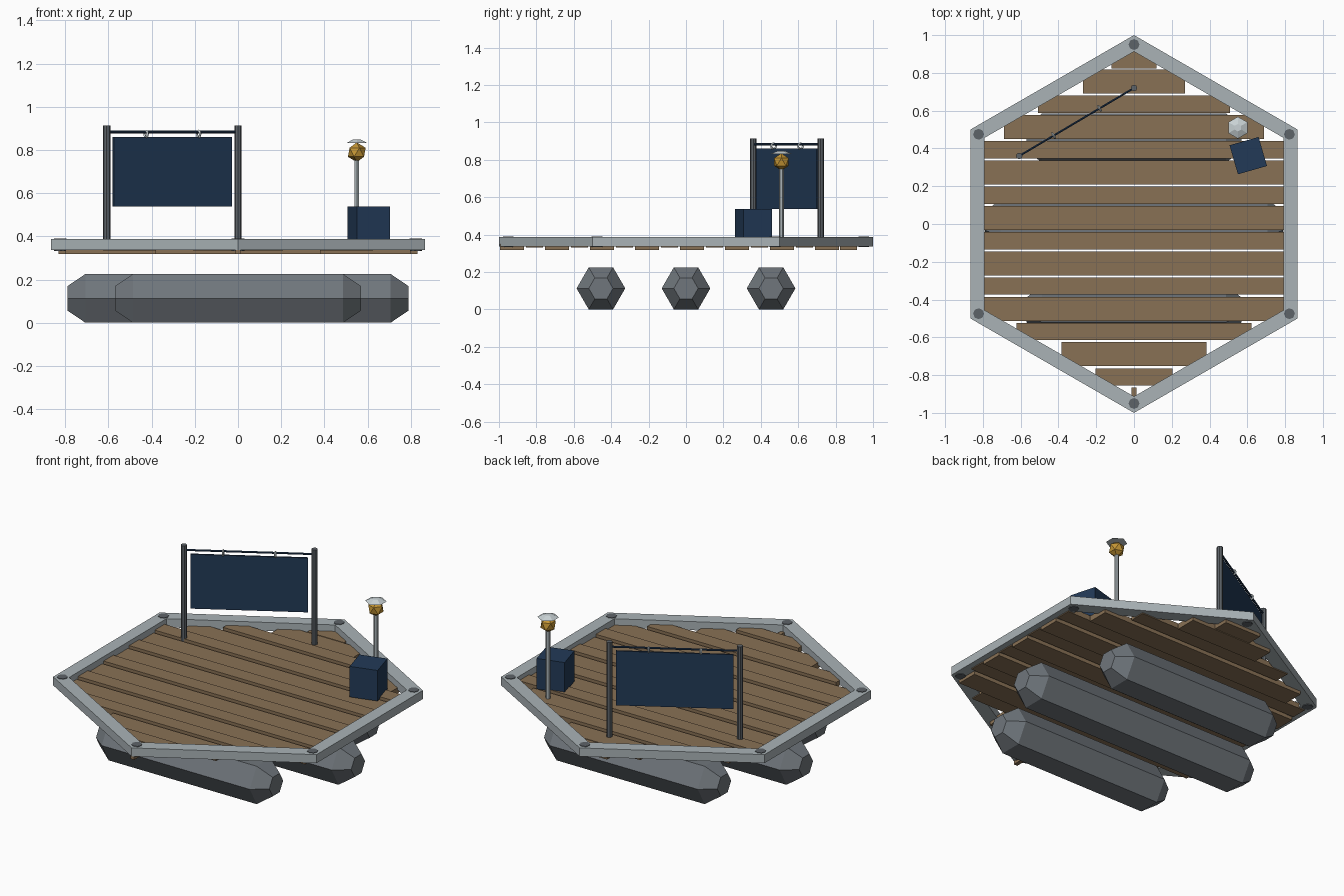
import bpy, bmesh, math
from mathutils import Vector, Matrix

if "Cube" in bpy.data.objects:
    bpy.data.objects.remove(bpy.data.objects["Cube"])


def mat(name, rgb):
    m = bpy.data.materials.new(name)
    m.diffuse_color = (*rgb, 1)
    m.use_nodes = True
    m.node_tree.nodes["Principled BSDF"].inputs["Base Color"].default_value = m.diffuse_color
    return m


FRAME = mat("pale_grey_metal", (0.40, 0.45, 0.47))
WOOD = mat("brown_wood", (0.25, 0.165, 0.09))
FLOAT = mat("slate_grey", (0.16, 0.18, 0.20))
STEEL = mat("dark_steel", (0.11, 0.125, 0.14))
NAVY = mat("navy_blue", (0.016, 0.042, 0.095))
GOLD = mat("amber", (0.55, 0.30, 0.035))
LIGHT = mat("light_silver", (0.58, 0.64, 0.66))


def finish(bm, name, material):
    bmesh.ops.recalc_face_normals(bm, faces=bm.faces[:])
    me = bpy.data.meshes.new(name)
    bm.to_mesh(me)
    bm.free()
    me.materials.append(material)
    ob = bpy.data.objects.new(name, me)
    bpy.context.collection.objects.link(ob)
    return ob


def box(name, center, size, material, rot=0.0):
    bm = bmesh.new()
    m = Matrix.Translation(center) @ Matrix.Rotation(rot, 4, 'Z') @ Matrix.Diagonal((*size, 1))
    bmesh.ops.create_cube(bm, size=1, matrix=m)
    return finish(bm, name, material)


def rod(name, a, b, r, material, sides=8, r2=None):
    a, b = Vector(a), Vector(b)
    d = b - a
    m = Matrix.Translation((a + b) / 2) @ d.to_track_quat('Z', 'Y').to_matrix().to_4x4()
    bm = bmesh.new()
    bmesh.ops.create_cone(bm, cap_ends=True, segments=sides, radius1=r,
                          radius2=r if r2 is None else r2, depth=d.length, matrix=m)
    return finish(bm, name, material)


def loft(bm, rings, closed=False):
    """Bridge successive vertex rings with quads."""
    rs = [[bm.verts.new(p) for p in ring] for ring in rings]
    n = len(rs[0])
    pairs = list(zip(rs, rs[1:])) + ([(rs[-1], rs[0])] if closed else [])
    for p, q in pairs:
        for i in range(n):
            j = (i + 1) % n
            bm.faces.new((p[i], p[j], q[j], q[i]))
    if not closed:
        bm.faces.new(rs[0])
        bm.faces.new(rs[-1])


def hex_ring(r, z):
    return [(r * math.cos(math.radians(90 + 60 * k)), r * math.sin(math.radians(90 + 60 * k)), z)
            for k in range(6)]


# Hexagonal deck frame with corner pins
Z0, Z1 = 0.337, 0.388
bm = bmesh.new()
loft(bm, [hex_ring(1, Z0), hex_ring(1, Z1), hex_ring(0.913, Z1), hex_ring(0.913, Z0)], closed=True)
finish(bm, "deck_frame", FRAME)
for i, (x, y, z) in enumerate(hex_ring(0.95, 0)):
    rod(f"corner_pin_{i}", (x, y, Z0 - 0.004), (x, y, Z1 + 0.003), 0.029, STEEL)

# Deck planks: wide low boards alternating with narrow higher ones
for i in range(16):
    wide = i % 2 == 0
    y = -0.93 + 0.1203 * i
    w = 0.127 if wide else 0.092
    outer = abs(y) + w / 2
    half = min(0.83, max(0.012, (1 - outer) * math.sqrt(3) - 0.045))
    if i == 15:
        y, w, half = 0.868, 0.09, 0.12
    lo, hi = (0.317, 0.35) if wide or i == 15 else (0.331, 0.362)
    box(f"plank_{i}", (0, y, (lo + hi) / 2), (2 * half, w, hi - lo), WOOD)

# Three hexagonal pontoons with tapered ends
for i, (y, half) in enumerate(((-0.455, 0.57), (0, 0.79), (0.455, 0.57))):
    bm = bmesh.new()
    rings = []
    for x, r in ((-half, 0.065), (-half + 0.083, 0.13), (half - 0.083, 0.13), (half, 0.065)):
        rings.append([(x, y + r * math.cos(k * math.pi / 3), 0.1128 + r * math.sin(k * math.pi / 3))
                      for k in range(6)])
    loft(bm, rings)
    finish(bm, f"pontoon_{i}", FLOAT)

# Hanging screen: posts, crossbar, panel and rings
A, B = Vector((-0.608, 0.36, 0)), Vector((0, 0.72, 0))
UP = Vector((0, 0, 1))
ang = math.atan2(B.y - A.y, B.x - A.x)
for i, p in enumerate((A, B)):
    rod(f"screen_post_{i}", p + UP * 0.34, p + UP * 0.914, 0.017, STEEL)
rod("screen_crossbar", A + UP * 0.883, B + UP * 0.883, 0.006, NAVY, 6)
mid = (A + B) / 2
box("screen_panel", mid + UP * 0.699, ((B - A).length * 0.9, 0.01, 0.323), NAVY, ang)
for i, t in enumerate((0.3, 0.7)):
    p = A.lerp(B, t) + UP * 0.873
    bm = bmesh.new()
    R, r = 0.015, 0.006
    axis = Matrix.Translation(p) @ Matrix.Rotation(ang, 4, 'Z')
    rings = []
    for k in range(8):
        u = k * math.pi / 4
        rings.append([axis @ Vector((r * math.sin(v * math.pi / 2),
                                     (R + r * math.cos(v * math.pi / 2)) * math.cos(u),
                                     (R + r * math.cos(v * math.pi / 2)) * math.sin(u)))
                      for v in range(4)])
    loft(bm, rings, closed=True)
    finish(bm, f"screen_ring_{i}", LIGHT)

# Storage box
box("storage_box", (0.605, 0.362, 0.446), (0.16, 0.16, 0.182), NAVY, math.radians(16))

# Lamp: pole, faceted bulb and shallow hexagonal cap
L = Vector((0.55, 0.51, 0))
rod("lamp_pole", L + UP * 0.34, L + UP * 0.76, 0.013, FRAME, 6)
bm = bmesh.new()
bmesh.ops.create_icosphere(bm, subdivisions=1, radius=0.046, matrix=Matrix.Translation(L + UP * 0.789))
finish(bm, "lamp_bulb", GOLD)
rod("lamp_cap", L + UP * 0.831, L + UP * 0.848, 0.058, LIGHT, 6, 0.02)
